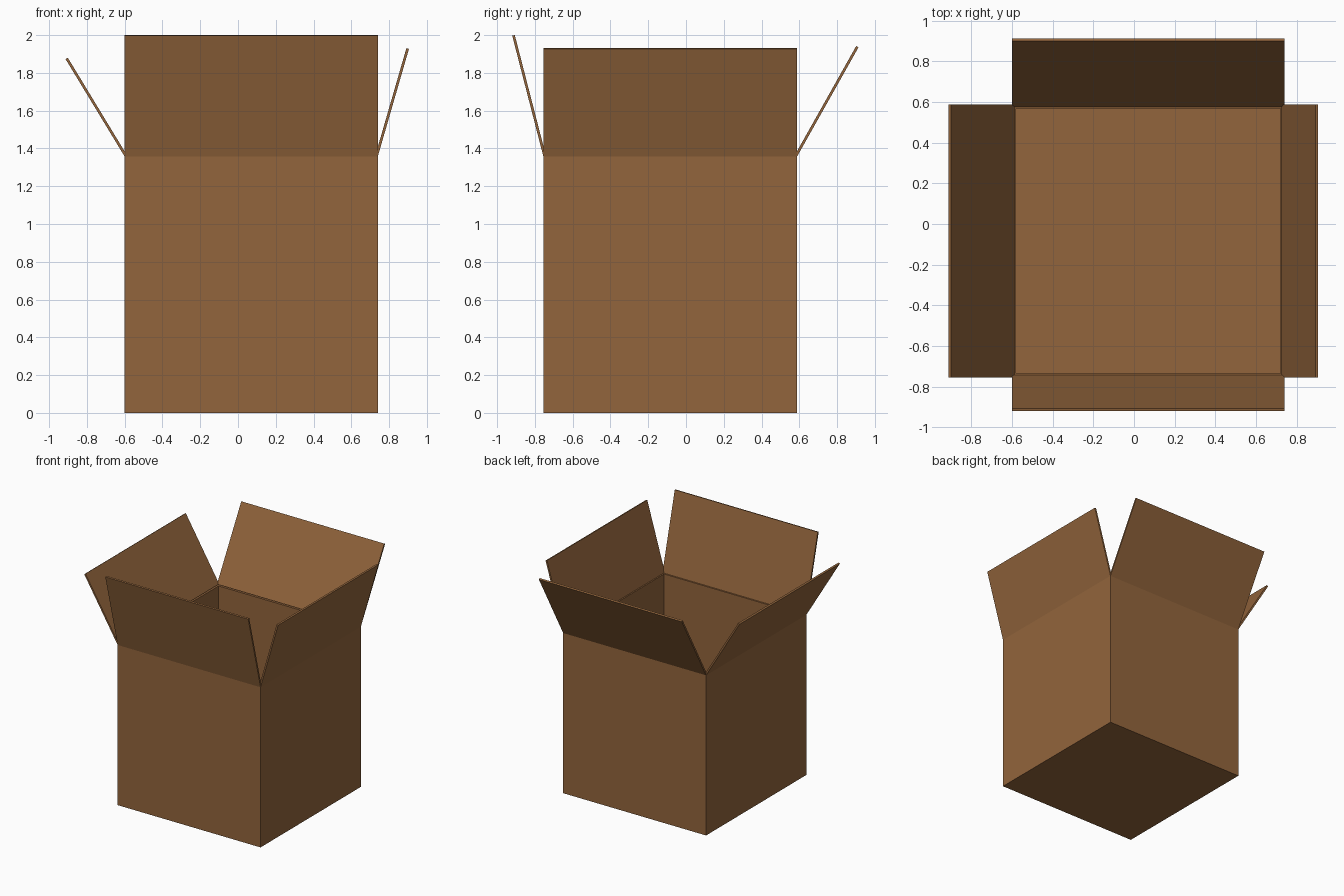
import bpy
from mathutils import Vector

if "Cube" in bpy.data.objects:
    bpy.data.objects.remove(bpy.data.objects["Cube"])

card = bpy.data.materials.new("cardboard brown")
card.diffuse_color = (0.29, 0.130, 0.045, 1)
card.use_nodes = True
card.node_tree.nodes["Principled BSDF"].inputs["Base Color"].default_value = card.diffuse_color

X0, X1, Y0, Y1, H = -0.60, 0.74, -0.755, 0.588, 1.357
WALL, FLAP = 0.02, 0.014


def sheet(name, verts, faces, thickness):
    """Flat panels given a thickness away from their outside faces."""
    me = bpy.data.meshes.new(name)
    me.from_pydata(verts, [], faces)
    me.materials.append(card)
    ob = bpy.data.objects.new(name, me)
    bpy.context.collection.objects.link(ob)
    mod = ob.modifiers.new("thickness", "SOLIDIFY")
    mod.thickness = thickness
    mod.offset = -1
    mod.use_even_offset = True
    return ob


# open carton: floor and four walls, normals facing out
corners = [(X0, Y0), (X1, Y0), (X1, Y1), (X0, Y1)]
verts = [(x, y, z) for z in (0, H) for x, y in corners]
faces = [(3, 2, 1, 0)] + [(i, (i + 1) % 4, (i + 1) % 4 + 4, i + 4) for i in range(4)]
sheet("carton_body", verts, faces, WALL)

# four raised lid flaps: (name, corner index, outward lean, top height)
for name, i, lean, top in [
    ("front_flap", 0, (0, -0.165), 1.997),
    ("right_flap", 1, (0.165, 0), 1.927),
    ("back_flap", 2, (0, 0.325), 1.935),
    ("left_flap", 3, (-0.313, 0), 1.873),
]:
    a, b = corners[i], corners[(i + 1) % 4]
    low = [Vector((*p, H)) for p in (a, b)]
    rise = Vector((*lean, top - H))
    sheet(name, low + [low[1] + rise, low[0] + rise], [(0, 1, 2, 3)], FLAP)
